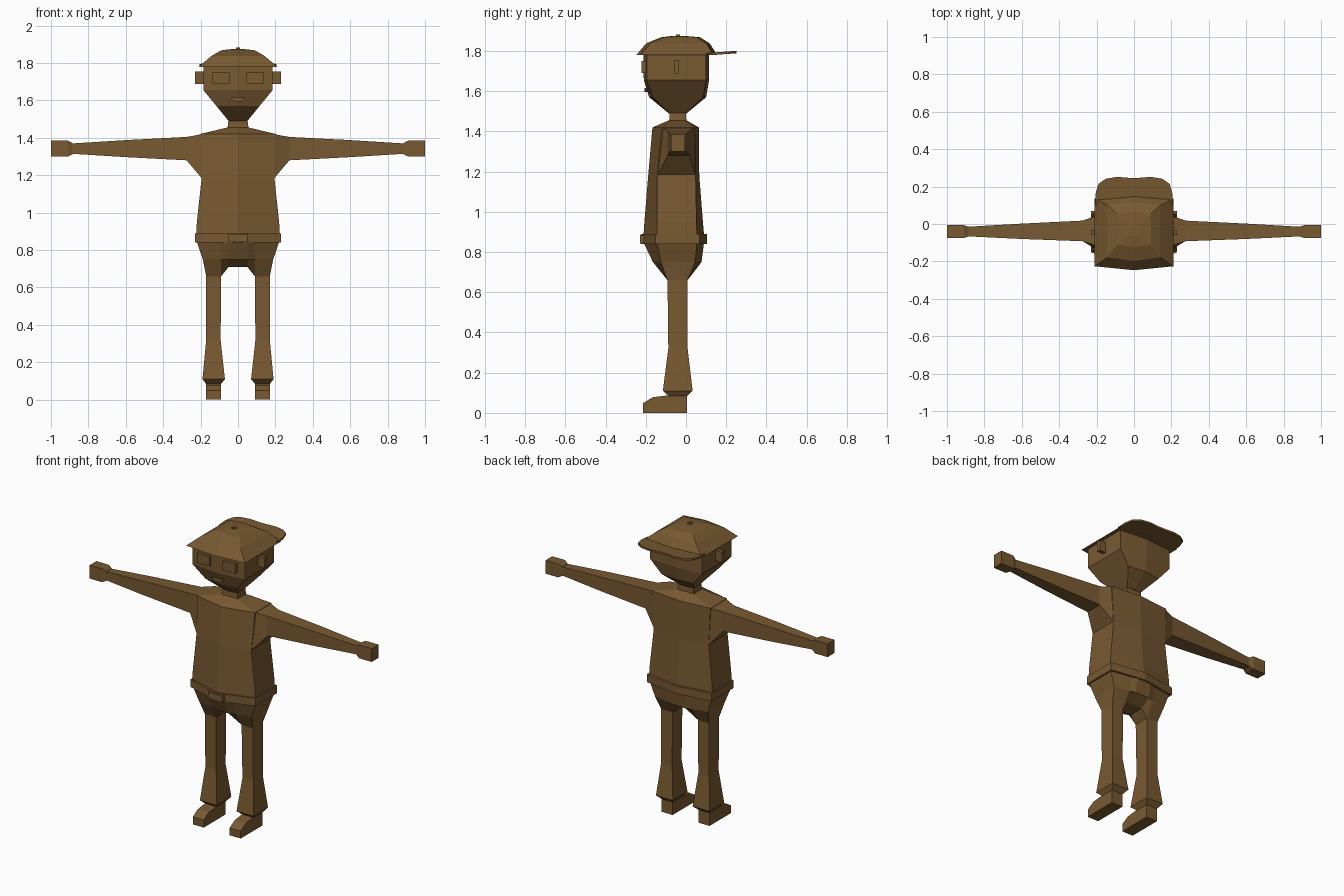
import bpy, bmesh

brown = bpy.data.materials.new("warm_brown")
brown.diffuse_color = (0.188, 0.1, 0.031, 1)


def finish(name, bm, mirror=False):
    bmesh.ops.recalc_face_normals(bm, faces=bm.faces)
    me = bpy.data.meshes.new(name)
    bm.to_mesh(me)
    bm.free()
    me.materials.append(brown)
    ob = bpy.data.objects.new(name, me)
    bpy.context.collection.objects.link(ob)
    if mirror:
        ob.modifiers.new("mirror", 'MIRROR')
    return ob


def loft(name, rings, mirror=False, bottom=None):
    """Skin a list of equal-length point rings and close both ends."""
    bm = bmesh.new()
    vs = [[bm.verts.new(p) for p in r] for r in rings]
    n = len(vs[0])
    for a, b in zip(vs, vs[1:]):
        for i in range(n):
            j = (i + 1) % n
            bm.faces.new((a[i], a[j], b[j], b[i]))
    bm.faces.new(vs[0])
    if bottom:
        for f in bottom:
            bm.faces.new([vs[-1][i] for i in f])
    else:
        bm.faces.new(vs[-1])
    return finish(name, bm, mirror)


def hexa(z, w, fc, fm, bc, bmid):
    """Six-sided ring: half width, front corner/middle y, back corner/middle y."""
    return [(0, fm, z), (w, fc, z), (w, bc, z), (0, bmid, z), (-w, bc, z), (-w, fc, z)]


def rect_z(z, x0, x1, y0, y1):
    return [(x0, y0, z), (x1, y0, z), (x1, y1, z), (x0, y1, z)]


def rect_x(x, y0, y1, z0, z1):
    return [(x, y0, z0), (x, y1, z0), (x, y1, z1), (x, y0, z1)]


def box(name, x0, x1, y0, y1, z0, z1, mirror=False):
    return loft(name, [rect_z(z0, x0, x1, y0, y1), rect_z(z1, x0, x1, y0, y1)], mirror)


# Shirt body
loft("shirt", [hexa(*r) for r in (
    (0.86, 0.225, -0.145, -0.213, 0.055, 0.092),
    (0.95, 0.22, -0.143, -0.207, 0.052, 0.084),
    (1.18, 0.195, -0.143, -0.188, 0.048, 0.066),
    (1.42, 0.205, -0.12, -0.167, 0.045, 0.064),
    (1.455, 0.058, -0.083, -0.085, 0.0, 0.002))])

# Sleeves flare out of the armpit and taper to the wrist
root = [(0.19, -0.143, 1.18), (0.19, 0.048, 1.18), (0.19, 0.045, 1.42), (0.19, -0.12, 1.42)]
loft("arm", [root,
             rect_x(0.275, -0.092, 0.018, 1.28, 1.405),
             rect_x(0.6, -0.08, 0.002, 1.297, 1.388),
             rect_x(0.89, -0.066, -0.015, 1.315, 1.37)], True)
loft("hand", [rect_x(0.885, -0.066, -0.015, 1.313, 1.372),
              rect_x(0.91, -0.075, -0.006, 1.30, 1.385),
              rect_x(1.0, -0.075, -0.006, 1.30, 1.385)], True)

# Belt and buckle
loft("belt", [hexa(z, 0.23, -0.152, -0.224, 0.068, 0.104) for z in (0.84, 0.89)])
box("buckle", -0.05, 0.05, -0.23, -0.2, 0.843, 0.886)


# Hips split into two leg openings with a raised crotch
def hip_ring(half):
    return half + [(-x, y, z) for x, y, z in reversed(half)]


def hip_half(z, w, fc, fm, bc, bk):
    return [(0.05, fm, z), (0.09, fm + (fc - fm) * 0.35, z), (w, fc, z),
            (w, bc, z), (0.09, bk + (bc - bk) * 0.35, z), (0.05, bk, z)]


crotch = [(0.05, -0.092, 0.71), (0.09, -0.092, 0.66), (0.17, -0.092, 0.66),
          (0.17, 0.008, 0.66), (0.09, 0.008, 0.66), (0.05, 0.008, 0.71)]
loft("hips", [hip_ring(hip_half(0.85, 0.222, -0.145, -0.212, 0.055, 0.09)),
              hip_ring(hip_half(0.75, 0.188, -0.125, -0.165, 0.045, 0.077)),
              hip_ring(crotch)],
     bottom=[(0, 1, 4, 5), (1, 2, 3, 4), (0, 5, 6, 11), (6, 7, 10, 11), (7, 8, 9, 10)])

# Flared trouser legs and shoes
loft("leg", [rect_z(*r) for r in (
    (0.66, 0.09, 0.17, -0.092, 0.008),
    (0.32, 0.093, 0.17, -0.088, 0.008),
    (0.11, 0.07, 0.19, -0.115, 0.033),
    (0.083, 0.092, 0.17, -0.085, 0.004))], True)
sole = [(-0.215, 0), (-0.215, 0.048), (-0.165, 0.078), (-0.08, 0.088), (0.004, 0.088), (0.004, 0)]
loft("shoe", [[(x, y, z) for y, z in sole] for x in (0.092, 0.17)], True)

# Neck and head
loft("neck", [rect_z(1.44, -0.058, 0.058, -0.085, 0.002),
              rect_z(1.5, -0.05, 0.05, -0.08, 0.0)])
loft("head", [hexa(*r) for r in (
    (1.49, 0.05, -0.082, -0.086, 0.0, 0.003),
    (1.57, 0.115, -0.165, -0.183, 0.085, 0.1),
    (1.655, 0.185, -0.195, -0.21, 0.1, 0.115),
    (1.79, 0.185, -0.195, -0.212, 0.1, 0.115))])

# Face details
box("eye", 0.045, 0.135, -0.222, -0.195, 1.69, 1.75, True)
box("ear", 0.18, 0.23, -0.06, -0.035, 1.688, 1.755, True)
lips = [(-0.04, 1.617), (0.04, 1.617), (0.022, 1.595), (-0.022, 1.595)]
loft("mouth", [[(x, y, z) for x, z in lips] for y in (-0.206, -0.18)])

# Cap worn backwards
loft("cap", [hexa(*r) for r in (
    (1.78, 0.21, -0.226, -0.247, 0.137, 0.155),
    (1.838, 0.142, -0.178, -0.198, 0.1, 0.118),
    (1.868, 0.09, -0.11, -0.125, 0.055, 0.07),
    (1.875, 0.03, -0.06, -0.07, -0.015, -0.005))])
box("cap_button", -0.01, 0.01, -0.05, -0.03, 1.87, 1.883)
half = [(0.205, 0.1), (0.205, 0.165), (0.19, 0.215), (0.15, 0.242), (0.09, 0.252), (0.03, 0.247)]
rim = half + [(-x, y) for x, y in reversed(half)]
loft("cap_visor", [[(x, y, z + 0.07 * (y - 0.1)) for x, y in rim] for z in (1.778, 1.79)])
